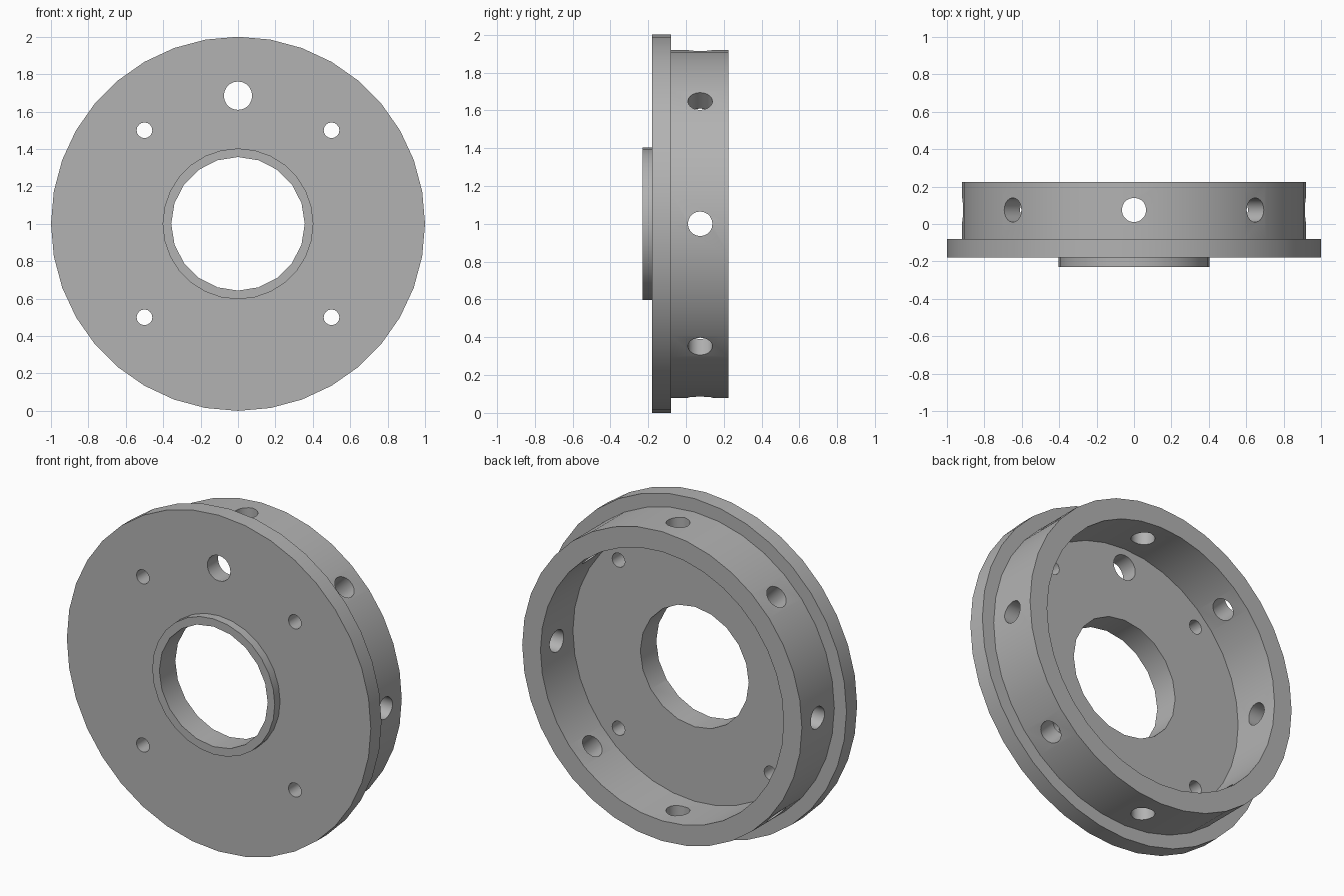
import bpy
from math import pi, radians, sin, cos
from mathutils import Matrix, Vector

cube = bpy.data.objects.get("Cube")
if cube:
    bpy.data.objects.remove(cube, do_unlink=True)

CENTRE = Vector((0, 0, 1))

# Single metal colour
metal = bpy.data.materials.new("grey metal")
metal.use_nodes = True
colour = (0.45, 0.45, 0.45, 1)
metal.diffuse_color = colour
metal.node_tree.nodes["Principled BSDF"].inputs["Base Color"].default_value = colour


def disc(name, radius, y0, y1, sides, x=0, z=0):
    """Cylinder along y, placed relative to the wheel centre."""
    bpy.ops.mesh.primitive_cylinder_add(vertices=sides, radius=radius, depth=y1 - y0)
    obj = bpy.context.object
    obj.name = name
    obj.data.transform(Matrix.Translation(CENTRE + Vector((x, (y0 + y1) / 2, z)))
                       @ Matrix.Rotation(pi / 2, 4, "X"))
    obj.data.materials.append(metal)
    return obj


def combine(target, tool, operation):
    """Apply a boolean and discard the tool."""
    tool.hide_render = True
    mod = target.modifiers.new(operation.lower(), "BOOLEAN")
    mod.operation = operation
    mod.solver = "EXACT"
    mod.object = tool
    bpy.context.view_layer.objects.active = target
    bpy.ops.object.modifier_apply(modifier=mod.name)
    bpy.data.objects.remove(tool, do_unlink=True)


# Flange plate with the rear rim and the front collar
hub = disc("flanged_hub", 1.0, -0.18, -0.08, 36)
combine(hub, disc("rear_rim", 0.92, -0.13, 0.225, 36), "UNION")
combine(hub, disc("front_collar", 0.403, -0.23, -0.13, 28), "UNION")

# Rear recess and central bore
combine(hub, disc("recess", 0.80, -0.08, 0.4, 36), "DIFFERENCE")
combine(hub, disc("bore", 0.357, -0.4, 0.4, 20), "DIFFERENCE")

# Four bolt holes and one larger hole through the plate
for x in (-0.5, 0.5):
    for z in (-0.5, 0.5):
        combine(hub, disc("bolt_hole", 0.042, -0.4, 0.1, 16, x, z), "DIFFERENCE")
combine(hub, disc("locating_hole", 0.076, -0.4, 0.1, 20, 0, 0.685), "DIFFERENCE")

# Eight radial holes through the rim
for i in range(8):
    angle = radians(45 * i)
    bpy.ops.mesh.primitive_cylinder_add(vertices=20, radius=0.065, depth=0.4)
    drill = bpy.context.object
    drill.name = "radial_hole"
    out = Vector((sin(angle), 0, cos(angle)))
    drill.data.transform(Matrix.Translation(CENTRE + out * 0.86 + Vector((0, 0.075, 0)))
                         @ Matrix.Rotation(angle, 4, "Y"))
    drill.data.materials.append(metal)
    combine(hub, drill, "DIFFERENCE")

# Smooth round walls, sharp rims
bpy.ops.object.select_all(action="DESELECT")
hub.select_set(True)
bpy.context.view_layer.objects.active = hub
bpy.ops.object.shade_smooth_by_angle(angle=radians(30))
